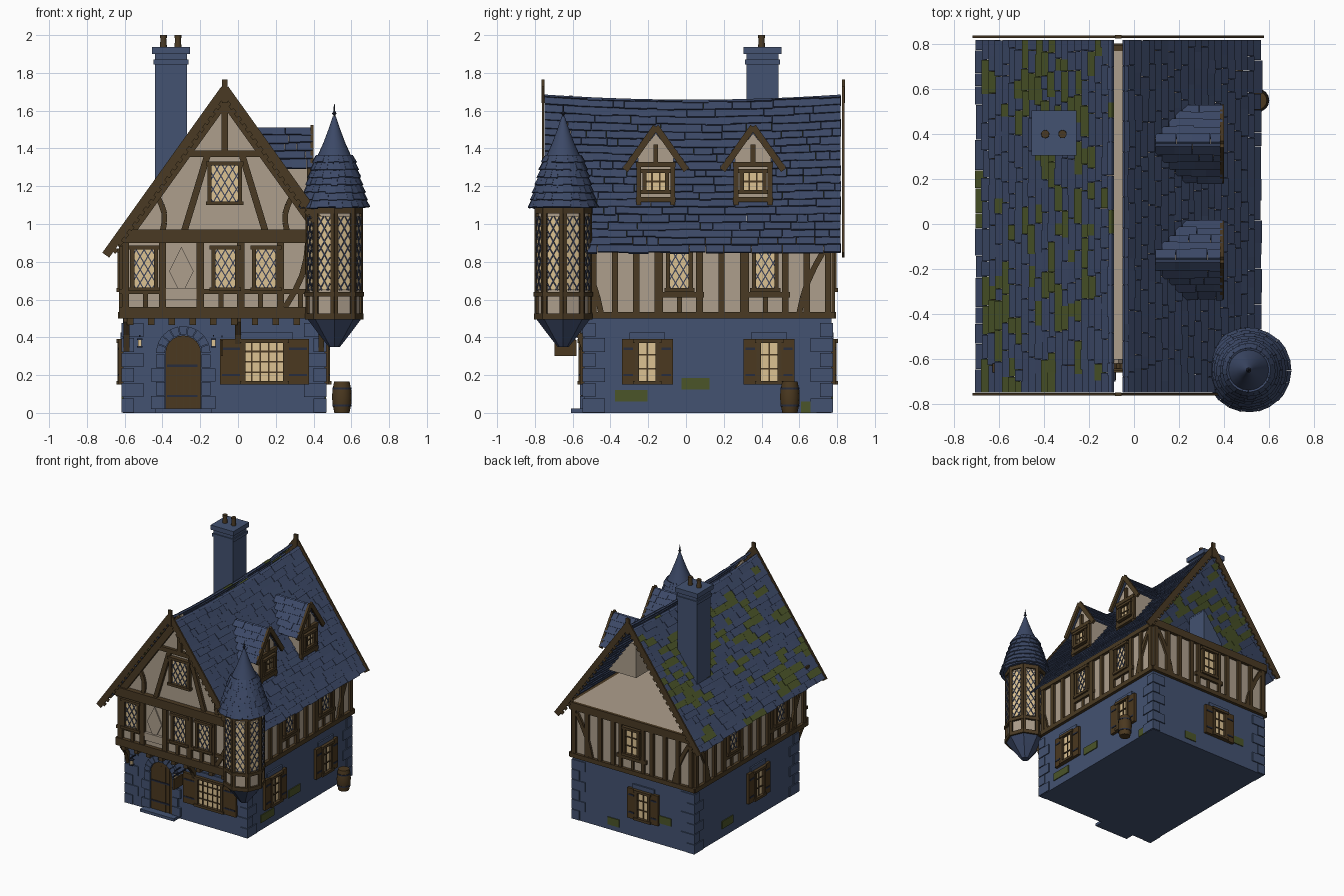
import bpy, bmesh, random
from math import sin, cos, pi, hypot
from mathutils import Vector

random.seed(4)
cube = bpy.data.objects.get("Cube")
if cube:
    bpy.data.objects.remove(cube, do_unlink=True)

COLOURS = {
    "slate_stone": (0.056, 0.085, 0.165), "roof_slate": (0.045, 0.066, 0.135),
    "plaster": (0.42, 0.345, 0.265), "dark_timber": (0.068, 0.042, 0.017),
    "brown_wood": (0.07, 0.04, 0.014), "warm_glass": (0.72, 0.54, 0.29),
    "lead": (0.05, 0.06, 0.10), "moss": (0.07, 0.09, 0.022), "iron": (0.02, 0.025, 0.045),
}
# Part name -> colour
PARTS = {
    "ground_floor": "slate_stone", "quoins": "slate_stone", "door_surround": "slate_stone",
    "door_step": "slate_stone", "lintels": "slate_stone", "chimney": "slate_stone",
    "upper_floor": "plaster", "front_gable": "plaster", "dormer_walls": "plaster",
    "turret_walls": "plaster", "diamond_panel": "plaster",
    "timber_frame": "dark_timber", "joists": "dark_timber", "bargeboards": "dark_timber",
    "window_frames": "dark_timber", "turret_timbers": "dark_timber", "dormer_timbers": "dark_timber",
    "chimney_pots": "dark_timber", "hanging_sign": "brown_wood", "door": "brown_wood",
    "shutters": "brown_wood", "barrel": "brown_wood", "window_glass": "warm_glass",
    "window_leading": "lead", "main_roof_tiles": "roof_slate", "mossy_tiles": "moss",
    "dormer_tiles": "roof_slate", "turret_tiles": "roof_slate", "turret_cone": "roof_slate",
    "turret_corbel": "roof_slate", "wall_moss": "moss", "ironwork": "iron", "turret_finial": "iron",
}
meshes = {name: bmesh.new() for name in PARTS}
X, Y, Z = Vector((1, 0, 0)), Vector((0, 1, 0)), Vector((0, 0, 1))


def loft(part, rings):
    """Skin a list of equal point rings and cap both ends."""
    bm = meshes[part]
    vs = [[bm.verts.new(p) for p in ring] for ring in rings]
    n = len(vs[0])
    for a, b in zip(vs, vs[1:]):
        for i in range(n):
            bm.faces.new((a[i], a[(i + 1) % n], b[(i + 1) % n], b[i]))
    bm.faces.new(vs[0])
    bm.faces.new(vs[-1])


def prism(part, wall, poly, d0, d1):
    """Extrude a (u, z) polygon outward from a wall plane."""
    o, u, n = wall
    loft(part, [[o + u * a + Z * z + n * d for a, z in poly] for d in (d0, d1)])


def block(part, wall, u0, u1, z0, z1, d0, d1):
    prism(part, wall, [(u0, z0), (u1, z0), (u1, z1), (u0, z1)], d0, d1)


def beam(part, wall, p, q, w, d0=0, d1=0.022):
    dx, dz = q[0] - p[0], q[1] - p[1]
    k = w / 2 / hypot(dx, dz)
    a, b = -dz * k, dx * k
    prism(part, wall, [(p[0] + a, p[1] + b), (p[0] - a, p[1] - b),
                       (q[0] - a, q[1] - b), (q[0] + a, q[1] + b)], d0, d1)


def brace(wall, p, q, bulge):
    """Curved timber brace from four short beams."""
    pts = [(p[0] + (q[0] - p[0]) * t + bulge * sin(pi * t), p[1] + (q[1] - p[1]) * t)
           for t in (0, 0.25, 0.5, 0.75, 1)]
    for a, b in zip(pts, pts[1:]):
        beam("timber_frame", wall, a, b, 0.03, 0, 0.018)


def lathe(part, x, y, profile, sides):
    loft(part, [[Vector((x + r * cos(2 * pi * i / sides), y + r * sin(2 * pi * i / sides), z))
                 for i in range(sides)] for r, z in profile])


def box(part, x0, x1, y0, y1, z0, z1):
    block(part, (Vector(), X, Y), x0, x1, z0, z1, y0, y1)


def lattice(wall, u0, u1, z0, z1, step=0.07, k=1.7):
    w, h = u1 - u0, z1 - z0
    c = -k * w + step / 2
    while c < h:
        a, b = max(0, -c / k), min(w, (h - c) / k)
        if b - a > 0.006:
            for o, s in ((u0, 1), (u1, -1)):
                beam("window_leading", wall, (o + s * a, z0 + c + k * a),
                     (o + s * b, z0 + c + k * b), 0.006, 0.01, 0.015)
        c += step


def window(wall, u0, u1, z0, z1, grid=None, shutter=0):
    """Glazed opening with a frame, leading or bars, and optional shutters."""
    f = "window_frames"
    block("window_glass", wall, u0, u1, z0, z1, -0.01, 0.01)
    for u in (u0, u1):
        block(f, wall, u - 0.011, u + 0.011, z0 - 0.01, z1 + 0.01, 0, 0.028)
    for z in (z0, z1):
        block(f, wall, u0 - 0.02, u1 + 0.02, z - 0.01, z + 0.01, 0, 0.034)
    if grid:
        for i in range(1, grid[0]):
            u = u0 + (u1 - u0) * i / grid[0]
            block(f, wall, u - 0.004, u + 0.004, z0, z1, 0, 0.017)
        for i in range(1, grid[1]):
            z = z0 + (z1 - z0) * i / grid[1]
            block(f, wall, u0, u1, z - 0.004, z + 0.004, 0, 0.017)
    else:
        lattice(wall, u0, u1, z0, z1)
    if shutter:
        block("lintels", wall, u0 - 0.04, u1 + 0.04, z1 + 0.012, z1 + 0.045, 0, 0.012)
        for a, b in ((u0 - 0.01 - shutter, u0 - 0.01), (u1 + 0.01, u1 + 0.01 + shutter)):
            block("shutters", wall, a, b, z0 - 0.01, z1 + 0.01, 0, 0.022)
            for z in (z0 + 0.04, z1 - 0.04):
                block("ironwork", wall, a + 0.01, b - 0.01, z - 0.006, z + 0.006, 0.02, 0.026)


def shingle(pick, pt, rows, span, wmin, wmax, smin=0.0):
    """Overlapping rows of random-width tiles; pt(s, a, lift) is the surface."""
    for i in range(rows):
        s0, s1 = max(smin, (i - 0.25) / rows), (i + 1) / rows
        a, end = span((i + 0.5) / rows)
        while a < end - 1e-4:
            b = min(a + random.uniform(wmin, wmax), end)
            if end - b < wmin * 0.6:
                b = end
            t, g = s1 + random.uniform(-0.1, 0.1) / rows, (b - a) * 0.015
            up = random.uniform(0.007, 0.012)
            loft(pick(s1), [[pt(s0, a, h), pt(s0, b - g, h), pt(t, b - g, h + up), pt(t, a, h + up)]
                            for h in (0, 0.011)])
            a = b


FRONT = (Vector((0, -0.54, 0)), X, -Y)
JETTY = (Vector((0, -0.62, 0)), X, -Y)
EAST = (Vector((0.46, 0, 0)), Y, X)
WEST = (Vector((-0.61, 0, 0)), Y, -X)
BACK = (Vector((0, 0.77, 0)), X, Y)
RX = -0.07

# Main storeys and quoins
box("ground_floor", -0.61, 0.46, -0.54, 0.77, 0, 0.5)
box("upper_floor", -0.61, 0.46, -0.62, 0.77, 0.5, 0.94)
for x, sx in ((-0.61, 1), (0.46, -1)):
    for y, sy in ((-0.54, 1), (0.77, -1)):
        for i in range(6):
            lx, ly = (0.11, 0.06) if i % 2 else (0.06, 0.11)
            xs, ys = sorted((x - sx * 0.008, x + sx * lx)), sorted((y - sy * 0.008, y + sy * ly))
            box("quoins", *xs, *ys, i * 0.08 + 0.003, i * 0.08 + 0.077)

# Door, arch, step
DX = -0.29
arch = [(DX + 0.095 * cos(pi * i / 10), 0.315 + 0.095 * sin(pi * i / 10)) for i in range(11)]
prism("door", FRONT, [(DX - 0.095, 0.02), (DX + 0.095, 0.02)] + arch, 0, 0.012)
for i in range(-2, 3):
    block("window_frames", FRONT, DX + i * 0.036 - 0.002, DX + i * 0.036 + 0.002, 0.02, 0.38, 0, 0.014)
for z in (0.09, 0.25):
    block("ironwork", FRONT, DX - 0.085, DX + 0.075, z - 0.006, z + 0.006, 0, 0.018)
for i in range(9):
    a, b = pi * (i + 0.04) / 9, pi * (i + 0.96) / 9
    prism("door_surround", FRONT, [(DX + r * cos(t), 0.315 + r * sin(t))
                                   for r, t in ((0.098, a), (0.145, a), (0.145, b), (0.098, b))], 0, 0.022)
for i in range(4):
    w = 0.145 if i % 2 else 0.17
    for u0, u1 in ((DX - w, DX - 0.097), (DX + 0.097, DX + w)):
        block("door_surround", FRONT, u0, u1, 0.02 + i * 0.073, 0.09 + i * 0.073, 0, 0.02)
box("door_step", DX - 0.15, DX + 0.15, -0.61, -0.53, 0, 0.022)

# Ground-floor windows and wall moss
window(FRONT, 0.03, 0.25, 0.16, 0.38, (5, 4), 0.115)
for wall, centres in ((EAST, (-0.205, 0.44)), (WEST, (-0.03,)), (BACK, (-0.17,))):
    for c in centres:
        window(wall, c - 0.055, c + 0.055, 0.16, 0.38, (2, 3), 0.07)
for wall, u, z, w in ((EAST, -0.29, 0.09, 0.17), (EAST, 0.05, 0.155, 0.15), (EAST, 0.65, 0.03, 0.08),
                      (BACK, 0.1, 0.07, 0.1), (BACK, -0.35, 0.2, 0.12), (WEST, 0.35, 0.1, 0.14)):
    block("wall_moss", wall, u - w / 2, u + w / 2, z - 0.03, z + 0.03, 0, 0.007)

# Jetty joists and brackets
for i in range(10):
    x = -0.57 + i * 0.11
    box("joists", x - 0.017, x + 0.017, -0.635, -0.54, 0.465, 0.502)
for x in (-0.59, 0.0, 0.44):
    side = (Vector((x, 0, 0)), Y, X)
    beam("joists", side, (-0.535, 0.33), (-0.565, 0.42), 0.03, -0.015, 0.015)
    beam("joists", side, (-0.565, 0.42), (-0.62, 0.49), 0.03, -0.015, 0.015)

# Front framing
T = "timber_frame"
for z0, z1, d in ((0.5, 0.56, 0.03), (0.63, 0.655, 0.02), (0.9, 0.97, 0.04)):
    block(T, JETTY, -0.63, 0.47, z0, z1, 0, d)
for u in (-0.595, -0.4, -0.2, 0.015, 0.225, 0.44):
    block(T, JETTY, u - 0.019, u + 0.019, 0.53, 0.92, 0, 0.024)
for u in (-0.49, -0.09, 0.12, 0.33):
    block(T, JETTY, u - 0.013, u + 0.013, 0.53, 0.64, 0, 0.02)
for u in (-0.56, -0.13, 0.085):
    window(JETTY, u, u + 0.125, 0.655, 0.875)
block("diamond_panel", JETTY, -0.38, -0.22, 0.6, 0.66, 0, 0.021)
prism("diamond_panel", JETTY, [(-0.3, 0.62), (-0.235, 0.75), (-0.3, 0.88), (-0.365, 0.75)], 0, 0.009)
brace(JETTY, (0.25, 0.56), (0.37, 0.9), 0.03)

# Front gable
prism("front_gable", JETTY, [(RX - 0.535, 0.93), (RX + 0.535, 0.93), (RX, 1.68)], -0.02, 0)
for s in (-1, 1):
    beam(T, JETTY, (RX + s * 0.52, 0.93), (RX, 1.655), 0.05, 0, 0.026)
    beam(T, JETTY, (RX + s * 0.215, 0.96), (RX + s * 0.09, 1.37), 0.035)
    brace(JETTY, (RX + s * 0.33, 0.96), (RX + s * 0.36, 1.15), -s * 0.025)
block(T, JETTY, RX - 0.2, RX + 0.2, 1.355, 1.39, 0, 0.024)
block(T, JETTY, RX - 0.018, RX + 0.018, 1.37, 1.66, 0, 0.024)
window(JETTY, RX - 0.08, RX + 0.08, 1.11, 1.32)

# Side and back framing
for wall, u0, u1, wins in ((EAST, -0.62, 0.77, (-0.035, 0.42)), (WEST, -0.62, 0.77, (-0.3, 0.3)),
                           (BACK, -0.61, 0.46, (RX,))):
    for z0, z1 in ((0.5, 0.535), (0.88, 0.94)):
        block(T, wall, u0 - 0.015, u1 + 0.015, z0, z1, 0, 0.024)
    n = round((u1 - u0) / 0.12)
    for i in range(n + 1):
        u = u0 + 0.018 + (u1 - u0 - 0.036) * i / n
        if all(abs(u - c) > 0.1 for c in wins):
            block(T, wall, u - 0.016, u + 0.016, 0.52, 0.9, 0, 0.02)
    for c in wins:
        block(T, wall, c - 0.13, c + 0.13, 0.61, 0.64, 0, 0.02)
        for u in (c - 0.1, c + 0.1, c):
            block(T, wall, u - 0.013, u + 0.013, 0.52, 0.9 if u != c else 0.63, 0, 0.02 if u != c else 0.009)
        window(wall, c - 0.06, c + 0.06, 0.65, 0.86, (2, 3) if wall is BACK else None)
    brace(wall, (u0 + 0.17, 0.53), (u0 + 0.04, 0.86), 0.02)
    brace(wall, (u1 - 0.17, 0.53), (u1 - 0.04, 0.86), -0.02)

# Main roof with a sagging ridge
for side in (-1, 1):
    def slope(s, y, lift, side=side):
        sag = 0.028 * (1 - ((y - 0.035) / 0.785) ** 2) * (1 - s)
        return Vector((RX + side * (0.62 * s + 0.811 * lift), y, 1.705 - 0.865 * s - sag + 0.585 * lift))

    def pick(s, side=side):
        mossy = side < 0 and random.random() < (0.32 if s > 0.2 else 0.1)
        return "mossy_tiles" if mossy else "main_roof_tiles"
    shingle(pick, slope, 21, lambda s: (-0.75, 0.82), 0.05, 0.16, 0.03)
for y in (-0.757, 0.833):
    end = (Vector((0, y, 0)), X, Y)
    for s in (-1, 1):
        beam("bargeboards", end, (RX + s * 0.63, 0.835), (RX, 1.715), 0.045, -0.006, 0.006)
        for i in range(1, 22):
            t = i / 22
            u, z = RX + s * 0.63 * t, 1.715 - 0.88 * t
            beam("bargeboards", end, (u, z), (u - s * 0.03, z - 0.022), 0.026, -0.005, 0.005)
    block("bargeboards", end, RX - 0.015, RX + 0.015, 1.64, 1.765, -0.008, 0.008)

# Dormers
for yc in (-0.16, 0.355):
    face = (Vector((0.365, yc, 0)), Y, X)
    prism("dormer_walls", face, [(-0.095, 1.09), (0.095, 1.09), (0.095, 1.36), (0, 1.48), (-0.095, 1.36)], -0.24, 0)
    window(face, -0.06, 0.06, 1.17, 1.28, (3, 2))
    D = "dormer_timbers"
    for s in (-1, 1):
        block(D, face, s * 0.09 - 0.013, s * 0.09 + 0.013, 1.1, 1.32, 0, 0.02)
        beam(D, face, (s * 0.162, 1.285), (0, 1.515), 0.034, 0.018, 0.036)

        def pitch(t, x, lift, s=s, yc=yc):
            return Vector((x, yc + s * (0.16 * t + 0.8 * lift), 1.505 - 0.215 * t + 0.6 * lift))
        shingle(lambda t: "dormer_tiles", pitch, 5, lambda t: (0.08 + 0.15 * t, 0.395), 0.05, 0.1)
    for z in (1.13, 1.315):
        block(D, face, -0.105, 0.105, z - 0.014, z + 0.014, 0, 0.024)
    block(D, face, -0.013, 0.013, 1.32, 1.42, 0, 0.02)

# Corner turret
TX, TY = 0.51, -0.65
lathe("turret_walls", TX, TY, [(0.138, 0.5), (0.138, 1.09)], 8)
lathe("turret_corbel", TX, TY, [(0.03, 0.35), (0.05, 0.375), (0.1, 0.44), (0.145, 0.5)], 8)
for r, z0, z1 in ((0.155, 0.495, 0.525), (0.157, 0.615, 0.64), (0.152, 1.055, 1.09)):
    lathe("turret_timbers", TX, TY, [(r, z0), (r, z1)], 8)
for i in range(8):
    n = Vector((cos(pi * (i + 0.5) / 4), sin(pi * (i + 0.5) / 4), 0))
    face = (Vector((TX, TY, 0)) + n * 0.1275, Z.cross(n), n)
    block("window_glass", face, -0.034, 0.034, 0.65, 1.04, 0, 0.01)
    lattice(face, -0.034, 0.034, 0.65, 1.04)
    for u in (-0.047, 0.047):
        block("turret_timbers", face, u - 0.01, u + 0.01, 0.5, 1.09, -0.01, 0.014)


def flare(s, a, lift):
    r = 0.088 + 0.083 * s + lift * 0.9
    return Vector((TX + r * cos(a), TY + r * sin(a), 1.36 - 0.28 * s + lift * 0.4))


shingle(lambda s: "turret_tiles", flare, 7, lambda s: (0, 2 * pi), 0.2, 0.34)
lathe("turret_cone", TX, TY, [(0.165, 1.085), (0.085, 1.345), (0.094, 1.35), (0.058, 1.43),
                              (0.028, 1.51), (0.008, 1.57)], 24)
lathe("turret_finial", TX, TY, [(0.005, 1.56), (0.005, 1.575), (0.012, 1.585), (0.005, 1.597), (0.002, 1.635)], 8)

# Chimney
box("chimney", -0.44, -0.27, 0.32, 0.49, 1.1, 1.9)
box("chimney", -0.448, -0.262, 0.312, 0.498, 1.845, 1.87)
box("chimney", -0.455, -0.255, 0.305, 0.505, 1.9, 1.937)
for x in (-0.395, -0.318):
    lathe("chimney_pots", x, 0.4, [(0.019, 1.93), (0.015, 1.985), (0.018, 1.985), (0.018, 2.0)], 12)

# Barrel, lanterns and hanging sign
lathe("barrel", 0.55, 0.55, [(0.04, 0), (0.05, 0.05), (0.052, 0.085), (0.05, 0.12), (0.041, 0.165)], 16)
for r, z in ((0.051, 0.035), (0.051, 0.125)):
    lathe("ironwork", 0.55, 0.55, [(r, z), (r, z + 0.01)], 16)
for x in (-0.52, -0.13):
    box("ironwork", x - 0.003, x + 0.003, -0.62, -0.54, 0.405, 0.413)
    box("ironwork", x - 0.014, x + 0.014, -0.614, -0.586, 0.385, 0.393)
    box("window_glass", x - 0.01, x + 0.01, -0.61, -0.59, 0.355, 0.386)
    box("ironwork", x - 0.014, x + 0.014, -0.614, -0.586, 0.345, 0.355)
box("ironwork", -0.088, -0.082, -0.7, -0.54, 0.4, 0.41)
box("hanging_sign", -0.091, -0.079, -0.695, -0.58, 0.3, 0.385)

# Materials and objects
materials = {}
for name, rgb in COLOURS.items():
    mat = materials[name] = bpy.data.materials.new(name)
    mat.use_nodes = True
    mat.diffuse_color = (*rgb, 1)
    bsdf = next(n for n in mat.node_tree.nodes if n.type == "BSDF_PRINCIPLED")
    bsdf.inputs["Base Color"].default_value = (*rgb, 1)
    bsdf.inputs["Roughness"].default_value = 0.9
for name, bm in meshes.items():
    bmesh.ops.recalc_face_normals(bm, faces=bm.faces[:])
    mesh = bpy.data.meshes.new(name)
    bm.to_mesh(mesh)
    bm.free()
    mesh.materials.append(materials[PARTS[name]])
    obj = bpy.data.objects.new(name, mesh)
    bpy.context.scene.collection.objects.link(obj)
    if name in ("turret_cone", "barrel", "chimney_pots"):
        bpy.ops.object.select_all(action="DESELECT")
        obj.select_set(True)
        bpy.context.view_layer.objects.active = obj
        bpy.ops.object.shade_smooth_by_angle(angle=0.6)
